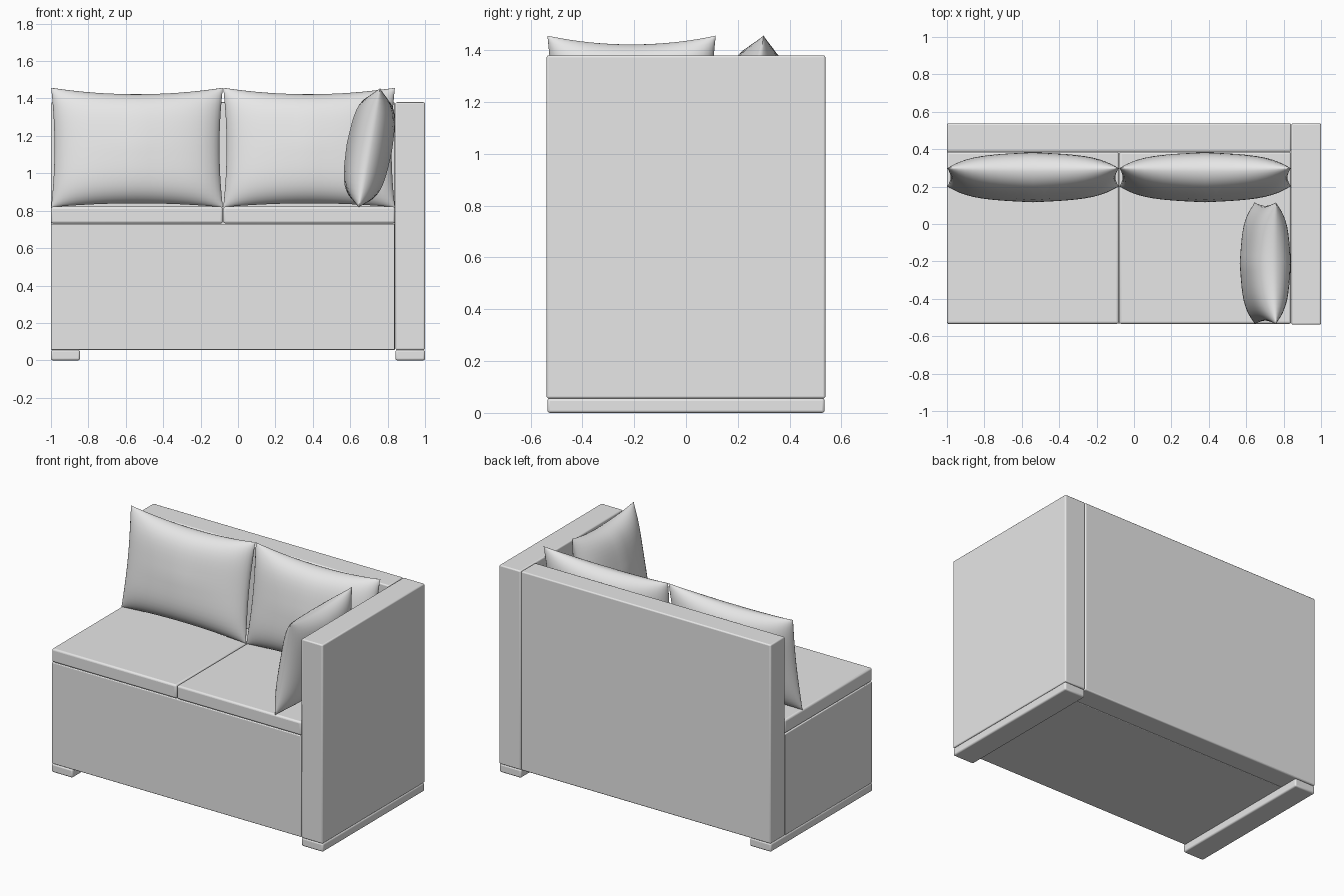
import bpy, math
from mathutils import Vector

if "Cube" in bpy.data.objects:
    bpy.data.objects.remove(bpy.data.objects["Cube"])

fabric = bpy.data.materials.new("light grey")
fabric.diffuse_color = (0.8, 0.8, 0.8, 1)
fabric.use_nodes = True
fabric.node_tree.nodes["Principled BSDF"].inputs["Base Color"].default_value = fabric.diffuse_color


def finish(ob, angle):
    ob.data.materials.append(fabric)
    bpy.ops.object.select_all(action='DESELECT')
    ob.select_set(True)
    bpy.context.view_layer.objects.active = ob
    bpy.ops.object.shade_smooth_by_angle(angle=math.radians(angle))


def box(name, lo, hi, bevel):
    lo, hi = Vector(lo), Vector(hi)
    bpy.ops.mesh.primitive_cube_add(size=1, location=(lo + hi) / 2)
    ob = bpy.context.object
    ob.name = name
    ob.scale = hi - lo
    bpy.ops.object.transform_apply(location=False, rotation=False, scale=True)
    m = ob.modifiers.new("bevel", 'BEVEL')
    m.width, m.segments = bevel, 3
    finish(ob, 40)


def pillow(name, width, height, thick, loc, rot_z, tilt):
    """Two bulging sheets sharing a pinched seam, origin at the bottom edge."""
    n = 24
    verts, faces, index = [], [], {}
    for side in (-1, 1):
        for j in range(n + 1):
            for i in range(n + 1):
                seam = i in (0, n) or j in (0, n)
                if seam and (i, j, -1) in index:
                    index[i, j, side] = index[i, j, -1]
                    continue
                # sine spacing gathers rows near the seam
                u = math.sin(math.pi / 2 * (2 * i / n - 1))
                v = math.sin(math.pi / 2 * (2 * j / n - 1))
                fu, fv = max(0, 1 - u * u), max(0, 1 - v * v)
                x = width / 2 * u - 0.018 * u ** 3 * fv
                z = height / 2 * v - 0.035 * v ** 3 * fu * (1 if v > 0 else 0.6)
                bulge = (max(0, 1 - u ** 4) * max(0, 1 - v ** 4)) ** 0.6
                bulge *= 0.75 + 0.25 * (1 - abs(u)) * (1 - 0.5 * abs(v))
                index[i, j, side] = len(verts)
                verts.append((x, side * thick / 2 * bulge, z + height / 2))
        for j in range(n):
            for i in range(n):
                f = [index[i, j, side], index[i + 1, j, side],
                     index[i + 1, j + 1, side], index[i, j + 1, side]]
                faces.append(f if side < 0 else f[::-1])
    me = bpy.data.meshes.new(name)
    me.from_pydata(verts, [], faces)
    ob = bpy.data.objects.new(name, me)
    bpy.context.collection.objects.link(ob)
    ob.location = loc
    ob.rotation_euler = (-tilt, 0, rot_z)
    finish(ob, 60)


# Floor runners
box("left_runner", (-1, -0.535, 0), (-0.845, 0.535, 0.056), 0.01)
box("right_runner", (0.842, -0.535, 0), (1, 0.535, 0.056), 0.01)

# Frame: base, back and single arm
box("base", (-1, -0.532, 0.056), (0.838, 0.39, 0.73), 0.005)
box("backrest", (-1, 0.387, 0.056), (0.84, 0.538, 1.38), 0.008)
box("armrest", (0.842, -0.538, 0.056), (1, 0.538, 1.38), 0.008)

# Seat cushions
for name, x0, x1 in (("left_seat", -1, -0.081), ("right_seat", -0.079, 0.84)):
    box(name, (x0, -0.534, 0.732), (x1, 0.386, 0.822), 0.012)

# Loose pillows leaning on the back and on the arm
for name, x in (("left_back_pillow", -0.54), ("right_back_pillow", 0.38)):
    pillow(name, 0.918, 0.646, 0.245, (x, 0.2, 0.819), 0, math.atan2(0.1, 0.64))
pillow("arm_pillow", 0.65, 0.648, 0.245, (0.645, -0.21, 0.818),
       -math.pi / 2, math.atan2(0.115, 0.64))
